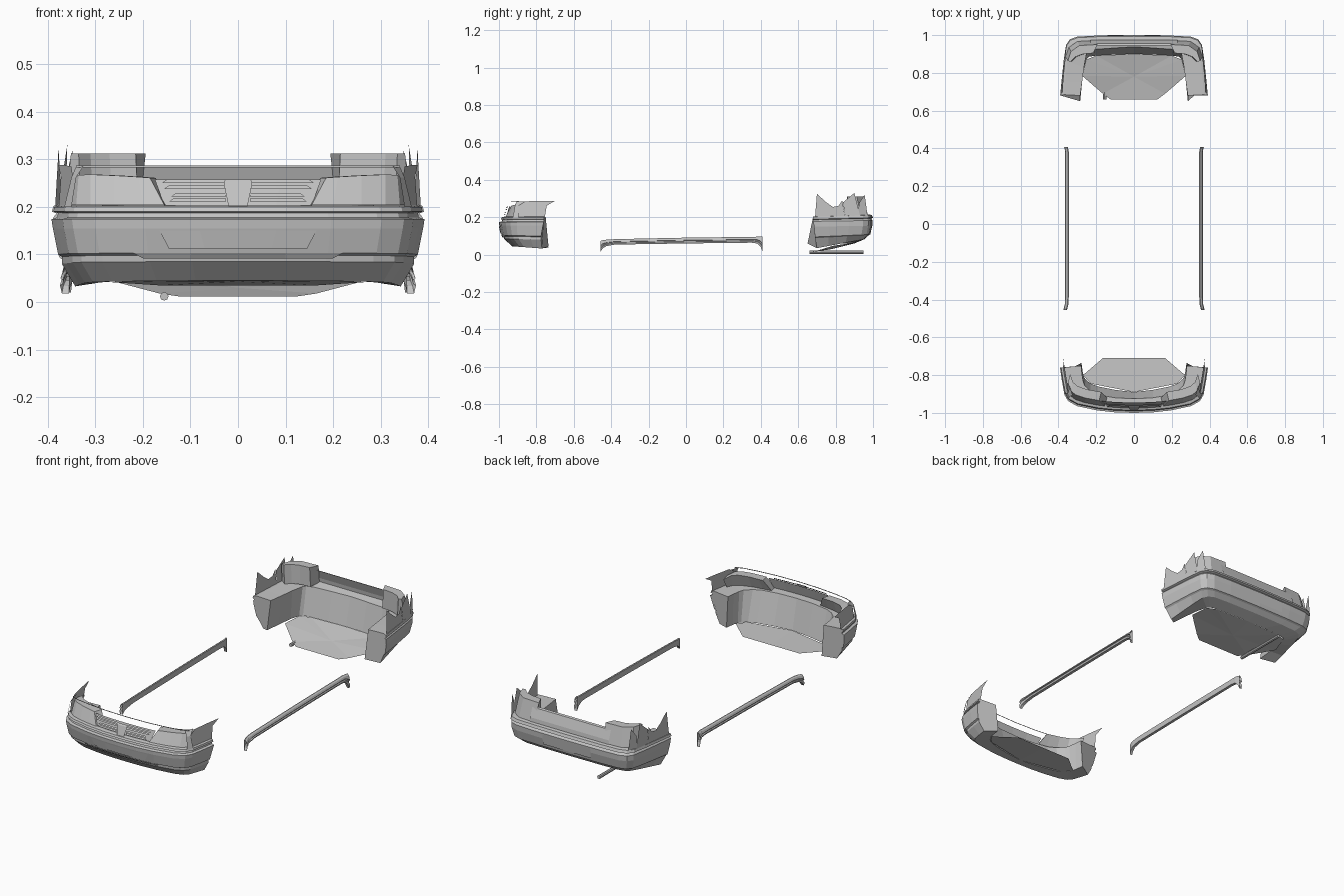
import bpy, bmesh

grey = bpy.data.materials.new("body_grey")
grey.diffuse_color = (0.55, 0.55, 0.55, 1)


def build(name, verts, faces, mirror=True):
    me = bpy.data.meshes.new(name)
    me.from_pydata(verts, [], faces)
    bm = bmesh.new()
    bm.from_mesh(me)
    bmesh.ops.remove_doubles(bm, verts=bm.verts, dist=0.0002)
    bmesh.ops.recalc_face_normals(bm, faces=bm.faces)
    bm.to_mesh(me)
    bm.free()
    me.materials.append(grey)
    ob = bpy.data.objects.new(name, me)
    bpy.context.collection.objects.link(ob)
    if mirror:
        mod = ob.modifiers.new("mirror", 'MIRROR')
        mod.merge_threshold = 0.0005
    return ob


def loft(name, rows, caps=False, mirror=True):
    """Skin a list of equally long point rows; caps close both row ends."""
    n = len(rows[0])
    verts = [p for r in rows for p in r]
    faces = [(i*n+j, i*n+j+1, (i+1)*n+j+1, (i+1)*n+j)
             for i in range(len(rows)-1) for j in range(n-1)]
    if caps:
        m = len(rows)-1
        faces += [[i*n for i in range(m)], [i*n+n-1 for i in range(m)]]
    return build(name, verts, faces, mirror)


# half plan outlines: (width share, depth share)
FRONT = [(0, 0), (.26, .012), (.5, .055), (.77, .15), (.89, .26), (.94, .4), (.975, .72), (1, 1)]
REAR = [(0, 0), (.5, .008), (.77, .025), (.87, .07), (.92, .16), (.95, .4), (.98, .75), (1, 1)]


def ring(plan, level):
    z0, z1, w, yf, ye = level
    return [(u*w, yf+(ye-yf)*v, z0+(z1-z0)*v) for u, v in plan]


def plan_y(plan, x, w, yf, ye):
    u = min(x/w, 1)
    for (a, va), (b, vb) in zip(plan, plan[1:]):
        if u <= b:
            return yf+(ye-yf)*(va+(vb-va)*(u-a)/(b-a))
    return ye


def bumper(name, plan, levels, shelf, wall, shelf_z, wall_z):
    # outer skin, underside, inner wall and top shelf in one closed loop
    outer = [ring(plan, l) for l in levels]
    inner = [[(x, y, wall_z) for x, y in wall], [(x, y, shelf_z) for x, y in shelf]]
    rows = outer + inner + [outer[0]]
    n, m = len(plan), len(rows)-1
    verts = [p for r in rows for p in r]
    faces = [(i*n+j, i*n+j+1, (i+1)*n+j+1, (i+1)*n+j) for i in range(m) for j in range(n-1)]
    faces.append([i*n+n-1 for i in range(m)])   # wheel-side end face
    build(name, verts, faces)


# ---- front bumper
bumper("front_bumper", FRONT, [
    (.203, .203, .375, -.972, -.76), (.200, .200, .386, -.985, -.76),
    (.190, .190, .388, -.99, -.76), (.187, .187, .378, -.982, -.76),
    (.178, .178, .380, -.985, -.76), (.174, .174, .392, -1.0, -.76),
    (.155, .155, .389, -.998, -.765), (.103, .10, .378, -.985, -.775),
    (.098, .095, .370, -.975, -.775), (.085, .080, .370, -.973, -.775),
    (.045, .033, .342, -.93, -.77)],
    [(0, -.925), (.1, -.92), (.19, -.905), (.23, -.885), (.262, -.855), (.27, -.83), (.276, -.79), (.28, -.75)],
    [(0, -.89), (.1, -.878), (.19, -.86), (.23, -.845), (.255, -.825), (.265, -.81), (.272, -.78), (.278, -.735)],
    .2, .043)
build("front_undertray", [(0, -.71, .035), (.165, -.71, .035), (.27, -.8, .042),
                          (.23, -.845, .043), (0, -.89, .043)], [(0, 1, 2, 3, 4)])

# plate recess panel and lower intake, following the curved nose
def nose_panel(name, xs_low, xs_high, z0, z1, y0, y1):
    loft(name, [[(x, plan_y(FRONT, x, .39, y, -.76), z) for x in xs]
                for xs, z, y in ((xs_low, z0, y0), (xs_high, z1, y1))])

nose_panel("front_plate_panel", [0, .07, .145], [0, .08, .165], .112, .15, -.992, -1.0)
nose_panel("lower_intake_strip", [0, .1, .2], [0, .1, .22], .092, .103, -.98, -.988)

# grille backing, bars and blank shield plate
nose_panel("grille_backing", [0, .08, .155], [0, .09, .175], .203, .258, -.962, -.945)
for k, (z, w) in enumerate([(.211, .145), (.222, .14), (.238, .155), (.25, .16)]):
    nose_panel(f"grille_bar_{k}", [.025, .08, w], [.025, .08, w-.01], z, z+.007, -.975+.3*(z-.21), -.97+.3*(z-.21))
loft("shield_plate", [[(a*x, y, z) for x, z, y in
                       ((.02, .202, -.983), (.03, .25, -.968), (.027, .257, -.962))] for a in (0, 1)])
nose_panel("bonnet_edge_strip", [0, .12, .22, .3, .34], [0, .12, .22, .3, .34], .283, .287, -.935, -.935)

# headlights with housings
low = [(x, plan_y(FRONT, x, .375, -.972, -.76), .204) for x in (.155, .2, .26, .31, .34, .355)]
high = [(x, plan_y(FRONT, x, .365, -.945, -.76), z) for x, z in
        ((.185, .261), (.21, .263), (.26, .266), (.31, .268), (.335, .267), (.35, .258))]
back = lambda row: [(x-.012, y+.045, z) for x, y, z in row]
loft("headlight", [low, high, back(high), back(low), low], caps=True)


# ---- fender pieces: side plates given by (y, z), leaning with y
def side_plate(name, pts, fx):
    build(name, [(fx(y, z), y, z) for y, z in pts], [list(range(len(pts)))])

front_x = lambda y, z: .352+(y+.9)*.17 - (z-.2)*.1
side_plate("front_fender_piece", [(-.90, .2), (-.895, .262), (-.86, .285), (-.76, .288), (-.70, .288),
                                  (-.745, .262), (-.75, .23), (-.755, .2)], front_x)
loft("headlight_surround", [[(.365, -.895, .2), (.35, -.895, .262), (.34, -.86, .285)],
                            [(.35, -.925, .2), (.34, -.915, .262), (.325, -.905, .285)]])

# ---- rear bumper
bumper("rear_bumper", REAR, [
    (.215, .205, .372, .978, .685), (.212, .202, .388, .994, .68),
    (.198, .190, .391, 1.0, .68), (.193, .186, .381, .99, .68),
    (.183, .178, .388, .998, .68), (.155, .15, .387, .996, .685),
    (.108, .095, .376, .985, .69), (.103, .088, .368, .976, .69),
    (.083, .035, .342, .955, .70)],
    [(0, .938), (.1, .932), (.2, .925), (.24, .912), (.252, .9), (.265, .83), (.275, .75), (.285, .68)],
    [(0, .9), (.1, .897), (.2, .892), (.24, .885), (.252, .87), (.266, .82), (.276, .74), (.285, .65)],
    .205, .06)
build("rear_undertray", [(0, .66, .012), (.125, .66, .012), (.165, .69, .018), (.275, .785, .047),
                         (.252, .87, .06), (.2, .892, .06), (0, .9, .06), (0, .78, .03)],
      [(0, 1, 2, 7), (2, 3, 7), (3, 4, 7), (4, 5, 7), (5, 6, 7)])

# rear panel between the lamps and plate
loft("rear_panel", [[(x, y, z) for x in (0, .12, .23)] for z, y in
                    ((.212, .975), (.235, .972), (.283, .955), (.287, .945))])
loft("rear_plate_panel", [[(0, y, z), (.14, y, z)] for z, y in ((.125, .993), (.18, 1.0))])

# tail lamps
def lamp_row(dy, z, lean):
    return [(x-dx, y+dy-lean, z) for x, y, dx in ((.205, .972, 0), (.3, .967, 0), (.345, .935, 0), (.362, .885, 0))
            for dx in (lean*.5,)]
lo, hi = lamp_row(0, .212, 0), lamp_row(0, .312, .022)
hb = [(.215, .905, .312), (.27, .9, .312), (.31, .885, .312), (.335, .86, .312)]
lb = [(x-.005, y, .212) for x, y, z in hb]
loft("tail_lamp", [lo, hi, hb, lb, lo], caps=True)

# jagged rear fender pieces
rear_x = lambda y, z: .385-(y-.68)*.09 - (z-.2)*.05
side_plate("rear_fender_front_piece", [(.69, .2), (.70, .325), (.75, .28), (.785, .255), (.80, .205)], rear_x)
side_plate("rear_fender_middle_piece", [(.80, .205), (.785, .255), (.815, .26), (.835, .29), (.85, .205)], rear_x)
side_plate("rear_fender_back_piece", [(.85, .205), (.84, .28), (.90, .33), (.915, .27), (.93, .21)], rear_x)
side_plate("rear_corner_piece", [(.92, .21), (.925, .275), (.955, .32), (.965, .25), (.97, .212)],
           lambda y, z: .36-(y-.92)*.35)

# exhaust pipe
bpy.ops.mesh.primitive_cylinder_add(vertices=8, radius=.009, depth=.29,
                                    location=(-.155, .805, .012), rotation=(1.5708, 0, 0))
pipe = bpy.context.object
pipe.name = "exhaust_pipe"
pipe.data.materials.append(grey)

# ---- side skirts: ribbed section swept along y, drooping at both ends
rows = []
for y, zl, zh, out in [(-.456, .018, .074, .01), (-.445, .034, .078, .007), (-.425, .046, .08, .002),
                       (-.38, .054, .083, 0), (0, .06, .091, 0), (.35, .064, .095, 0),
                       (.38, .06, .096, 0), (.398, .044, .096, .003), (.408, .02, .096, .006)]:
    h = zh-zl
    rows.append([(x+out, y, zl+h*t) for x, t in ((.345, 0), (.36, .0), (.364, .3), (.358, .36), (.358, .5),
                                                 (.363, .56), (.358, .85), (.35, 1), (.345, .95), (.345, 0))])
n = len(rows[0])
skirt = loft("side_skirt", rows)
